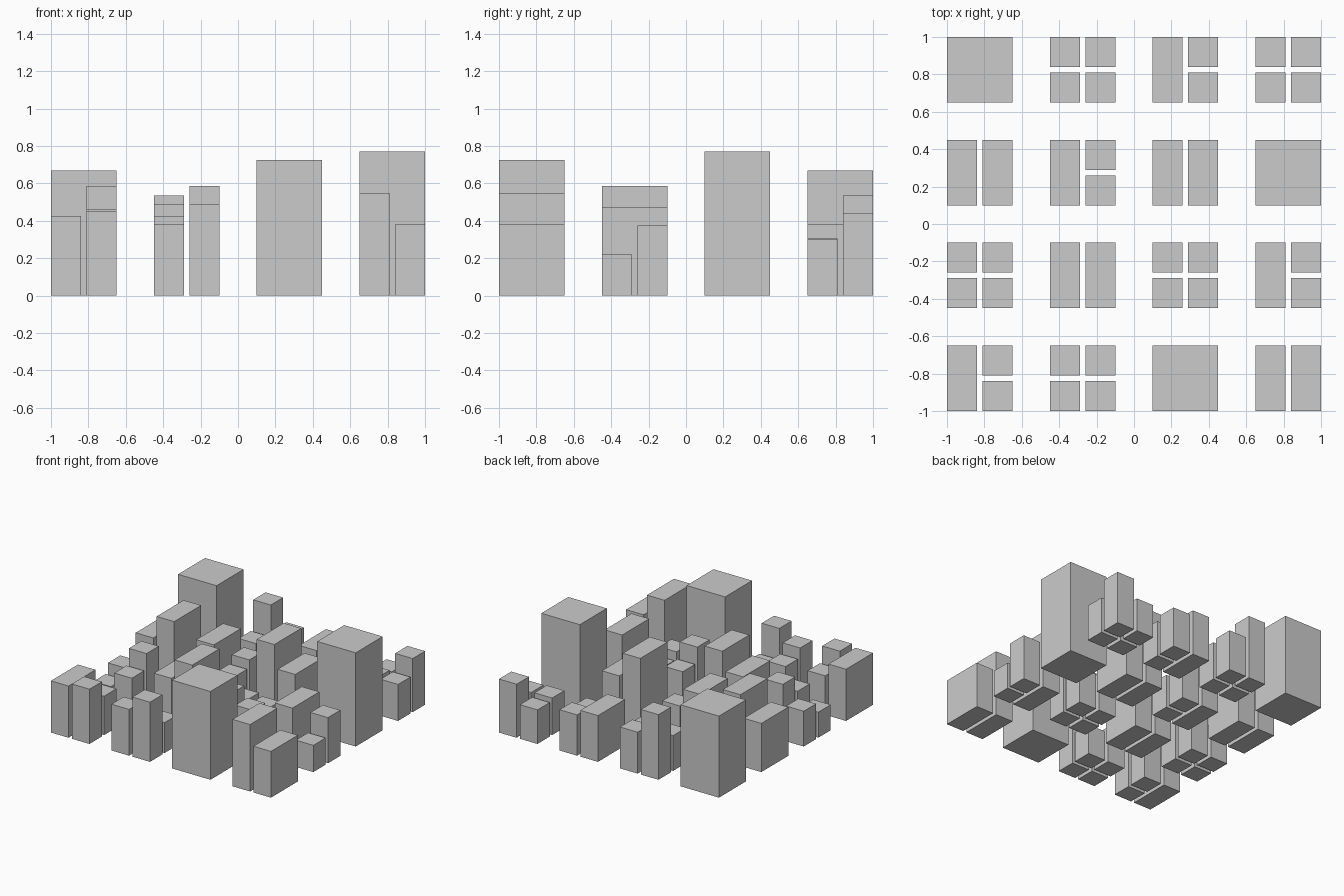
import bpy, bmesh

if "Cube" in bpy.data.objects:
    bpy.data.objects.remove(bpy.data.objects["Cube"])

BLOCK, PITCH, GAP = 0.35, 0.55, 0.03   # block side, block spacing, alley width
LOT = (BLOCK - GAP) / 2

# City plan: rows front to back, blocks left to right.
# A block is one height (solid tower) or (left, right);
# each half is one height (long slab) or [front, back] heights.
CITY = [
    [(0.425, [0.45, 0.32]), ([0.38, 0.30], [0.49, 0.25]), 0.725, (0.55, 0.38)],
    [([0.21, 0.29], [0.33, 0.46]), (0.425, 0.585),
     ([0.45, 0.32], [0.36, 0.30]), (0.475, [0.22, 0.375])],
    [(0.40, 0.585), (0.49, [0.28, 0.345]), (0.64, 0.445), 0.77],
    [0.67, ([0.29, 0.535], [0.32, 0.34]),
     (0.38, [0.30, 0.335]), ([0.305, 0.28], [0.30, 0.44])],
]


def box(name, x, y, w, d, h):
    """Box with its lower front left corner at (x, y, 0)."""
    bm = bmesh.new()
    bmesh.ops.create_cube(bm, size=1)
    for v in bm.verts:
        v.co = ((v.co.x + 0.5) * w, (v.co.y + 0.5) * d, (v.co.z + 0.5) * h)
    mesh = bpy.data.meshes.new(name)
    bm.to_mesh(mesh)
    bm.free()
    ob = bpy.data.objects.new(name, mesh)
    ob.location = (x, y, 0)
    bpy.context.collection.objects.link(ob)


for r, row in enumerate(CITY):
    for c, block in enumerate(row):
        x, y = -1 + c * PITCH, -1 + r * PITCH
        tag = f"row{r + 1}_block{c + 1}"
        # Solid tower filling the block
        if not isinstance(block, tuple):
            box(f"tower_{tag}", x, y, BLOCK, BLOCK, block)
            continue
        for side, half in zip(("left", "right"), block):
            hx = x + (LOT + GAP) * (side == "right")
            # Long slab building
            if not isinstance(half, list):
                box(f"slab_{tag}_{side}", hx, y, LOT, BLOCK, half)
                continue
            # Two small square buildings
            for i, (end, h) in enumerate(zip(("front", "back"), half)):
                box(f"house_{tag}_{side}_{end}", hx, y + i * (LOT + GAP), LOT, LOT, h)
